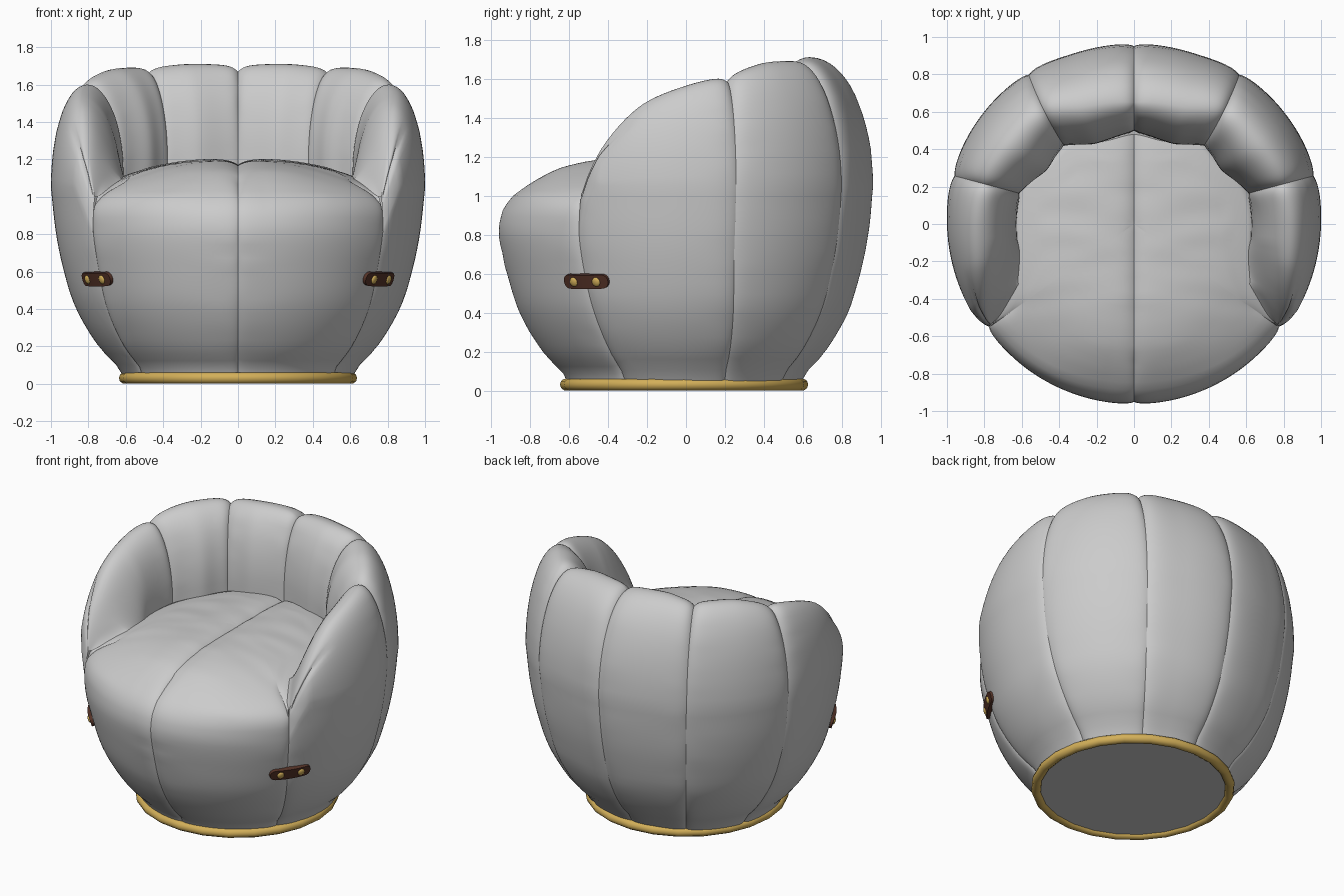
import bpy, bmesh
from math import sin, cos, pi, radians, exp
from mathutils import Vector, Matrix, noise

if "Cube" in bpy.data.objects:
    bpy.data.objects.remove(bpy.data.objects["Cube"])


def curve(knots):
    """Smooth function through (position, value) knots."""
    def slope(i):
        lo, hi = max(i - 1, 0), min(i + 1, len(knots) - 1)
        return (knots[hi][1] - knots[lo][1]) / (knots[hi][0] - knots[lo][0])

    def f(x):
        x = min(max(x, knots[0][0]), knots[-1][0])
        i = max(j for j in range(len(knots) - 1) if knots[j][0] <= x)
        (x0, y0), (x1, y1) = knots[i], knots[i + 1]
        h = x1 - x0
        t = (x - x0) / h
        return (y0 * (1 + 2 * t) * (1 - t) ** 2 + slope(i) * h * t * (1 - t) ** 2
                + y1 * t * t * (3 - 2 * t) + slope(i + 1) * h * t * t * (t - 1))
    return f


def clamp(x):
    return max(0, min(1, x))


# Shape laws: angles in degrees, 0 at the back, 180 at the front
FRONT = 125.5
BASE = 0.05
SEAMS = [0, 35, 75, FRONT]
plan = curve([(0, .965), (20, .968), (35, .99), (75, 1.008), (90, 1.0), (FRONT, .987), (140, .988), (180, .988)])
belly = curve([(.07, .62), (.2, .745), (.4, .865), (.6, .93), (.8, .972), (1.05, 1.0)])
front_belly = curve([(.07, .622), (.2, .747), (.4, .867), (.6, .932), (.8, .974), (.9, .963), (.95, .94), (1.0, .90)])
height = curve([(0, 1.705), (20, 1.71), (35, 1.695), (55, 1.685), (65, 1.66), (75, 1.62), (90, 1.565), (103, 1.49), (110, 1.41), (116, 1.30), (121, 1.17), (FRONT, 1.01)])
crest = curve([(0, .65), (20, .68), (35, .76), (55, .78), (75, .82), (100, .84), (112, .87), (120, .91), (FRONT, .94)])
inner = curve([(0, .485), (20, .475), (35, .55), (55, .55), (75, .62), (100, .63), (108, .65), (115, .70), (120, .78), (FRONT, .92)])
# Seams drift sideways towards the base and down the inside of the back
base_drift = curve([(0, 0), (35, 0), (75, -4), (FRONT, -4), (180, 0)])
inner_drift = curve([(0, 0), (35, 7), (75, 0), (180, 0)])


def spread(lo, hi, n):
    """Angles packed closer together beside the seams."""
    return [lo + (hi - lo) * (1 - cos(pi * i / n)) / 2 for i in range(n + 1)]


def pushed(profile, depth):
    """Move profile points inward along the profile normal."""
    out = []
    for i, (r, z) in enumerate(profile):
        a, b = profile[max(i - 1, 0)], profile[min(i + 1, len(profile) - 1)]
        t = Vector((b[0] - a[0], b[1] - a[1])).normalized()
        d = depth(i, r, z)
        out.append((r - t.y * d, z + t.x * d))
    return out


def lower_drift(a, z):
    return base_drift(a) * clamp((.75 - z) / .7) ** 1.5


def corner(a):
    """How close the angle is to the front seam, seen from the front."""
    return clamp(1 - abs(a - FRONT) / 45)


def seat_height(r, a):
    t = min(r / (.885 + .05 * corner(a)), 1.0)
    x = r * sin(radians(a))
    return 1.205 - .205 * t ** 4 - (.06 * (x / .6) ** 2 + .035 * exp(-abs(x) / .05)) * (1 - t ** 4)


def shell_profile(a):
    top, c, inn = height(a), crest(a), inner(a)
    z0 = min(1.05, top - .2)
    r0 = belly(z0) * plan(a)
    pts = []
    for i in range(18):
        z = BASE + (z0 - BASE) * i / 18
        pts.append((belly(z) * plan(a), z))
    for i in range(16):
        t = pi / 2 * i / 16
        pts.append((c + (r0 - c) * cos(t), z0 + (top - z0) * sin(t)))

    # Inside wall: rounded at the back, flaring into the seat at the arm ends
    drop = .48
    flare = clamp((a - 98) / 20)
    toe = inn - .07
    toe_z = seat_height(toe, a) - .012
    for i in range(17):
        u = i / 16
        t = pi / 2 * u
        r, z = c - (c - inn) * sin(t), top - drop + drop * cos(t)
        fr, fz = c - (c - toe) * u, top + (toe_z - top) * u * u * (3 - 2 * u)
        pts.append((r + (fr - r) * flare, z + (fz - z) * flare))
    foot, foot_z = pts[-1]
    end = min(1.0, foot_z - .05)
    pts += [(foot, foot_z + (end - foot_z) * i / 4) for i in range(1, 5)]

    gap = min(abs(a - s) for s in SEAMS)
    fade = clamp((a - 106) / 10) * clamp((FRONT - a) / 3)

    def depth(i, r, z):
        near = exp(-gap / 2.2)
        seam = near * (.012 + (.026 * (z / top) ** 6 if a < 100 else 0))
        crinkle = .006 * exp(-gap / 7) * (1 - near) * noise.noise((a * .05, z * 16, r * 5))
        wing_fold = .015 * fade * exp(-((i - 28) / .9) ** 2)
        return seam + crinkle + wing_fold

    return [(r, z, a + (inner_drift(a) * clamp((r0 - r) / (r0 - inn)) if i > 17 else lower_drift(a, z)))
            for i, (r, z) in enumerate(pushed(pts, depth))]


def seat_profile(a):
    pts = []
    scale = 1 if a >= FRONT else min(1, (inner(a) + .05) / .97)
    for i in range(27):
        z = BASE + (1.0 - BASE) * i / 26
        square = .05 * corner(a) * clamp((z - .8) / .2) ** 2
        pts.append(((front_belly(z) + square) * plan(a) * scale, z))
    edge, rim = pts[-1]
    if a < FRONT:
        # The hidden skirt meets the tucked edge of the seat
        rim = seat_height(edge, a)
        pts = [(r, BASE + (z - BASE) * (rim - BASE) / (1.0 - BASE)) for r, z in pts]
    pts += [(edge * (1 - i / 22), seat_height(edge * (1 - i / 22), a)) for i in range(1, 23)]

    def depth(i, r, z):
        gap = min(abs(a - FRONT), 180 - a)
        near = exp(-gap / 1.6)
        if i > 30:
            x, y = r * sin(radians(a)), r * cos(radians(a))
            return .006 * noise.noise((x * 3, y * 9, 2)) * min(1, r / .2)
        fold = .018 * exp(-((i - 26) / .8) ** 2) * clamp(1 - (a - FRONT) / 24) if a >= FRONT else 0
        crinkle = .005 * exp(-gap / 8) * (1 - near) * noise.noise((a * .05, z * 15, 7))
        return .012 * near + fold + crinkle

    return [(r, z, a + lower_drift(a, z)) for r, z in pushed(pts, depth)]


def finish(name, bm, angle=60, mat=None):
    mesh = bpy.data.meshes.new(name)
    bm.to_mesh(mesh)
    bm.free()
    ob = bpy.data.objects.new(name, mesh)
    bpy.context.collection.objects.link(ob)
    if mat:
        mesh.materials.append(mat)
    bpy.ops.object.select_all(action='DESELECT')
    ob.select_set(True)
    bpy.context.view_layer.objects.active = ob
    bpy.ops.object.shade_smooth_by_angle(angle=radians(angle))


def loft(name, profile, angles, side):
    """Sweep a changing profile around the vertical axis."""
    bm = bmesh.new()
    rows = [[bm.verts.new((side * r * sin(radians(t)), r * cos(radians(t)), z))
             for r, z, t in profile(a)] for a in angles]
    for p, q in zip(rows, rows[1:]):
        for i in range(len(p) - 1):
            quad = [p[i], p[i + 1], q[i + 1], q[i]]
            bm.faces.new(quad if side > 0 else quad[::-1])
    bmesh.ops.remove_doubles(bm, verts=bm.verts, dist=1e-4)
    finish(name, bm)


def material(name, color, metallic, rough):
    m = bpy.data.materials.new(name)
    m.use_nodes = True
    m.diffuse_color = color
    node = m.node_tree.nodes["Principled BSDF"]
    for socket, value in (("Base Color", color), ("Metallic", metallic), ("Roughness", rough)):
        node.inputs[socket].default_value = value
    return m


gold = material("gold", (.65, .43, .1, 1), .3, .4)
leather = material("brown_leather", (.09, .032, .02, 1), 0, .6)


def strap(name, frame):
    """Rounded strip bent to hug the upholstery."""
    bm = bmesh.new()
    bmesh.ops.create_cube(bm, size=1, matrix=Matrix.Diagonal((.27, .074, .03, 1)))
    upright = [e for e in bm.edges if abs((e.verts[0].co - e.verts[1].co).z) > .02]
    bmesh.ops.bevel(bm, geom=upright, offset=.035, segments=5, affect='EDGES', profile=.5)
    for x in (-.08, -.04, 0, .04, .08):
        bmesh.ops.bisect_plane(bm, geom=bm.verts[:] + bm.edges[:] + bm.faces[:],
                               plane_co=(x, 0, 0), plane_no=(1, 0, 0))
    for v in bm.verts:
        v.co.z -= .8 * v.co.x ** 2
    bm.transform(frame)
    bmesh.ops.recalc_face_normals(bm, faces=bm.faces)
    finish(name, bm, 35, leather)


def stud(name, frame, x):
    bm = bmesh.new()
    bmesh.ops.create_uvsphere(bm, u_segments=16, v_segments=8, radius=.025)
    bm.transform(frame @ Matrix.Translation((x, 0, .01)) @ Matrix.Diagonal((.95, 1, .45, 1)))
    finish(name, bm, 60, gold)


# Upholstery panels, seat halves and front straps on both sides
for side, label in ((1, "left"), (-1, "right")):
    for part, lo, hi in zip(("back_panel", "side_panel", "arm_panel"), SEAMS, SEAMS[1:]):
        loft(f"{part}_{label}", shell_profile, spread(lo, hi, 36), side)
    loft(f"seat_cushion_{label}", seat_profile,
         spread(0, FRONT, 40) + spread(FRONT, 180, 40)[1:], side)

    a = radians(123.5)
    out = Vector((side * sin(a), cos(a), -.3)).normalized()
    along = Vector((-cos(a), side * sin(a), 0))
    frame = Matrix((along, out.cross(along), out)).transposed().to_4x4()
    frame.translation = Vector((side * .758, -.513, .56))
    strap(f"strap_{label}", frame)
    for place, x in (("inner", -.068), ("outer", .068)):
        stud(f"stud_{place}_{label}", frame, x)

# Base ring and underside
bpy.ops.mesh.primitive_torus_add(major_segments=24, minor_segments=10, major_radius=.606,
                                 minor_radius=.031, location=(0, -.01, .031))
ring = bpy.context.object
ring.name = "base_ring"
ring.data.materials.append(gold)
bpy.ops.object.shade_smooth_by_angle(angle=radians(60))

bm = bmesh.new()
bmesh.ops.create_cone(bm, cap_ends=True, segments=24, radius1=.6, radius2=.6, depth=.035,
                      matrix=Matrix.Translation((0, -.01, .0375)))
finish("base_plate", bm, 30)
